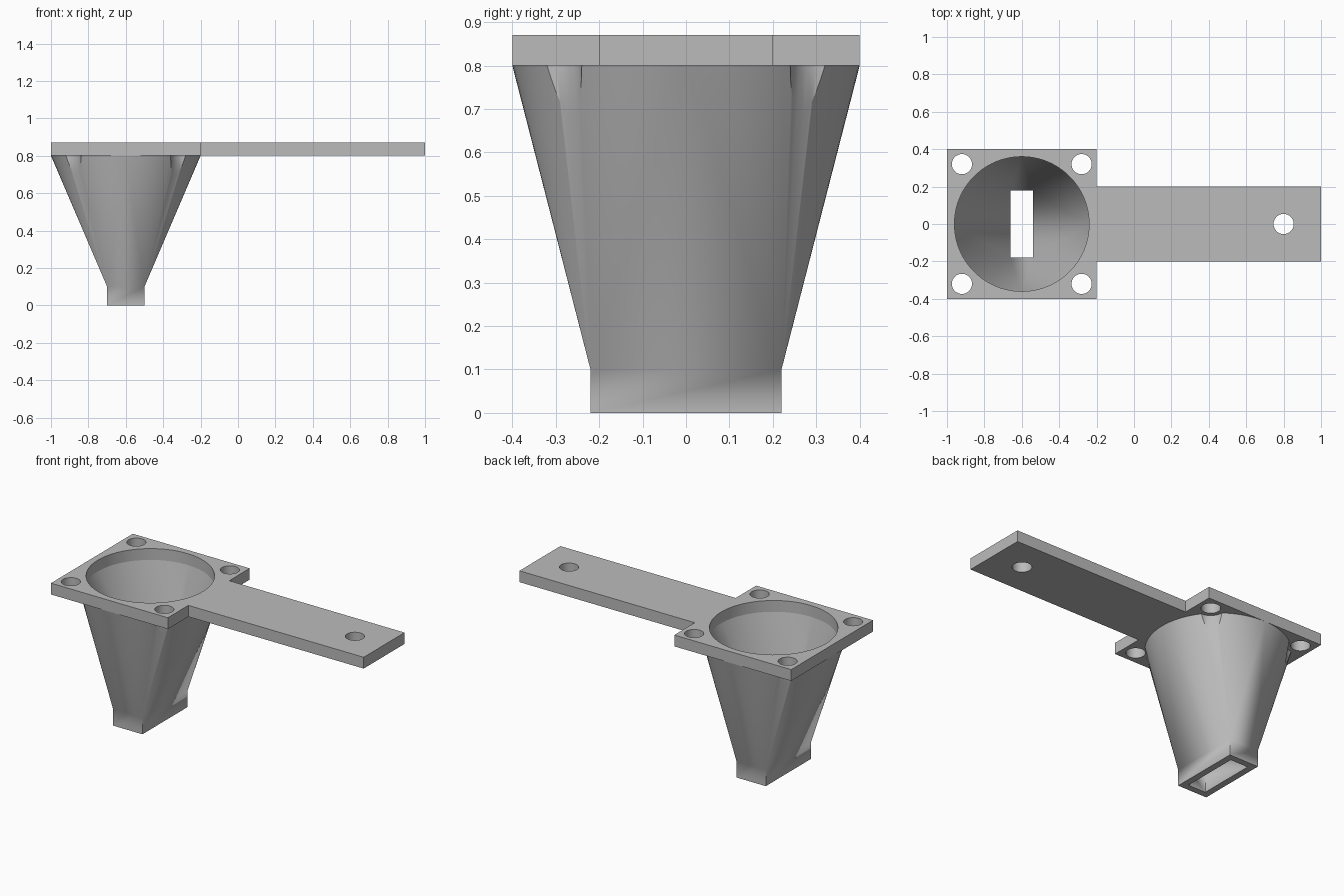
import bpy
import bmesh
from math import cos, sin, pi, radians

CX = -0.6          # funnel axis
SEGMENTS = 96
PLATE_LOW, PLATE_HIGH = 0.8, 0.87
CORNERS = [(CX + sx * 0.32, sy * 0.32) for sx in (-1, 1) for sy in (-1, 1)]

cube = bpy.data.objects.get("Cube")
if cube:
    bpy.data.objects.remove(cube, do_unlink=True)

grey = bpy.data.materials.new("plain grey")
grey.use_nodes = True
colour = (0.5, 0.5, 0.5, 1)
grey.diffuse_color = colour
grey.node_tree.nodes["Principled BSDF"].inputs["Base Color"].default_value = colour


def finish(name, bm):
    bmesh.ops.recalc_face_normals(bm, faces=bm.faces)
    mesh = bpy.data.meshes.new(name)
    bm.to_mesh(mesh)
    bm.free()
    mesh.materials.append(grey)
    obj = bpy.data.objects.new(name, mesh)
    bpy.context.collection.objects.link(obj)
    return obj


def prism(name, outline, low, high):
    bm = bmesh.new()
    face = bm.faces.new([bm.verts.new((x, y, low)) for x, y in outline])
    top = bmesh.ops.extrude_face_region(bm, geom=[face])
    verts = [g for g in top["geom"] if isinstance(g, bmesh.types.BMVert)]
    bmesh.ops.translate(bm, verts=verts, vec=(0, 0, high - low))
    return finish(name, bm)


def circle(x, y, r, count):
    return [(x + r * cos(2 * pi * i / count), y + r * sin(2 * pi * i / count))
            for i in range(count)]


def funnel_solid(name, half_x, half_y, r, low, collar):
    """Rectangular spout flaring from its corners into a circle."""
    bm = bmesh.new()
    signs = [(1, 1), (-1, 1), (-1, -1), (1, -1)]

    def ring(points, z):
        return [bm.verts.new((x, y, z)) for x, y in points]

    def walls(a, b):
        for i in range(len(a)):
            j = (i + 1) % len(a)
            bm.faces.new((a[i], a[j], b[j], b[i]))

    rect = [(CX + sx * half_x, sy * half_y) for sx, sy in signs]
    foot, neck = ring(rect, low), ring(rect, 0.1)
    rim = ring(circle(CX, 0, r, SEGMENTS), PLATE_LOW)
    walls(foot, neck)
    quarter = SEGMENTS // 4
    for i in range(SEGMENTS):
        bm.faces.new((neck[i // quarter], rim[i], rim[(i + 1) % SEGMENTS]))
    for q in range(4):
        bm.faces.new((neck[q - 1], neck[q], rim[q * quarter]))
    if collar:
        top = ring(circle(CX, 0, r, SEGMENTS), PLATE_HIGH + 0.1)
        walls(rim, top)
        rim = top
    bm.faces.new(foot)
    bm.faces.new(rim)
    return finish(name, bm)


def cut(obj, cutters):
    for cutter in cutters:
        mod = obj.modifiers.new("cut", "BOOLEAN")
        mod.operation = "DIFFERENCE"
        mod.solver = "EXACT"
        mod.object = cutter
    bpy.ops.object.select_all(action="DESELECT")
    obj.select_set(True)
    bpy.context.view_layer.objects.active = obj
    for mod in list(obj.modifiers):
        bpy.ops.object.modifier_apply(modifier=mod.name)
    bpy.ops.object.shade_smooth_by_angle(angle=radians(30))
    for cutter in cutters:
        bpy.data.objects.remove(cutter, do_unlink=True)


# Mounting plate: square flange with a long arm, bored for the funnel and bolts
plate = prism("mounting_plate",
              [(-1, -0.4), (-0.2, -0.4), (-0.2, -0.2), (1, -0.2),
               (1, 0.2), (-0.2, 0.2), (-0.2, 0.4), (-1, 0.4)],
              PLATE_LOW, PLATE_HIGH)
holes = [prism("bolt_hole", circle(x, y, 0.054, 32), 0.7, 1)
         for x, y in CORNERS + [(0.8, 0)]]
holes.append(prism("bore", circle(CX, 0, 0.36, SEGMENTS), 0.7, 1))
cut(plate, holes)

# Hollow funnel, notched below each corner bolt hole
funnel = funnel_solid("funnel", 0.1, 0.22, 0.4, 0, False)
cutters = [funnel_solid("funnel_inside", 0.06, 0.18, 0.36, -0.1, True)]
cutters += [prism("bolt_clearance", circle(x, y, 0.08, 48), 0.5, 0.9) for x, y in CORNERS]
cut(funnel, cutters)
